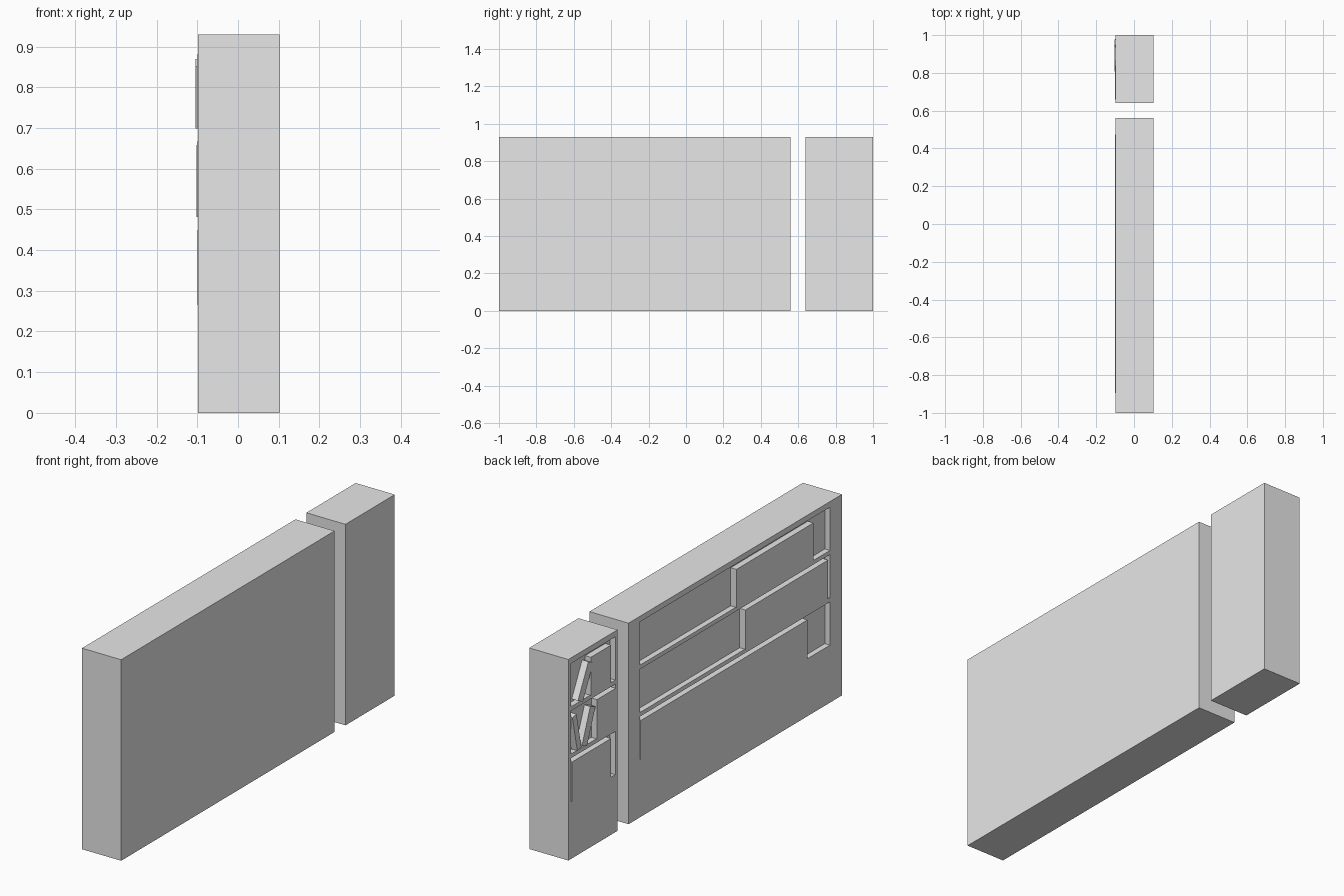
import bpy, bmesh
from math import atan2
from mathutils import Matrix, Vector

cube = bpy.data.objects.get("Cube")
if cube:
    bpy.data.objects.remove(cube, do_unlink=True)

grey = bpy.data.materials.new("plain grey")
grey.use_nodes = True
grey.diffuse_color = (0.8, 0.8, 0.8, 1)
grey.node_tree.nodes["Principled BSDF"].inputs["Base Color"].default_value = (0.8, 0.8, 0.8, 1)

BACK, FACE, RECESS = 0.102, -0.098, -0.072
HEIGHT, ROW = 0.93, 0.2
ROWS = [0.266, 0.485, 0.704]      # shelf floor heights, bottom to top


def add_box(bm, lo, hi):
    lo, hi = Vector(lo), Vector(hi)
    size = Matrix.Diagonal((hi - lo).to_4d())
    size[3][3] = 1
    bmesh.ops.create_cube(bm, size=1, matrix=Matrix.Translation((lo + hi) / 2) @ size)


def make(name, bm):
    mesh = bpy.data.meshes.new(name)
    bm.to_mesh(mesh)
    bm.free()
    mesh.materials.append(grey)
    obj = bpy.data.objects.new(name, mesh)
    bpy.context.collection.objects.link(obj)
    return obj


def box(name, lo, hi):
    bm = bmesh.new()
    add_box(bm, lo, hi)
    return make(name, bm)


def bookcase(name, y0, y1, open0, open1):
    """Solid block with one shallow shelf opening per row on the -x face."""
    body = box(name, (FACE, y0, 0), (BACK, y1, HEIGHT))
    bm = bmesh.new()
    for z in ROWS:
        add_box(bm, (FACE - 0.1, open0, z), (RECESS, open1, z + ROW))
    cutter = make(name + "_cutter", bm)
    cutter.hide_render = True
    mod = body.modifiers.new("openings", 'BOOLEAN')
    mod.operation, mod.solver, mod.object = 'DIFFERENCE', 'EXACT', cutter
    bpy.context.view_layer.objects.active = body
    bpy.ops.object.modifier_apply(modifier=mod.name)
    bpy.data.objects.remove(cutter, do_unlink=True)


def books(name, row, y0, y1, height=0.182):
    box(name, (-0.101, y0, ROWS[row]), (RECESS, y1, ROWS[row] + height))


def leaning_book(name, row, y_foot, y_head, front, rise=0.17, thick=0.04):
    """Book tilted in the shelf plane, from its foot to its head."""
    obj = box(name, (front, -thick / 2, 0), (RECESS, thick / 2, rise))
    obj.location = (0, y_foot, ROWS[row] + 0.004)
    obj.rotation_euler.x = atan2(y_foot - y_head, rise)


# Bodies
bookcase("wide_bookcase", -1, 0.56, -0.912, 0.476)
bookcase("narrow_bookcase", 0.64, 1, 0.657, 0.98)

# Book rows in the wide case
books("wide_bottom_books", 0, -0.744, 0.475)
books("wide_middle_books", 1, -0.895, -0.29)
books("wide_top_books", 2, -0.788, -0.224, 0.176)

# Book rows in the narrow case
books("narrow_bottom_books", 0, 0.692, 0.979)
books("narrow_middle_books", 1, 0.658, 0.795)
books("narrow_top_books", 2, 0.692, 0.84, 0.176)

# Leaning books in the narrow case
leaning_book("leaning_top_book", 2, 0.92, 0.835, -0.104)
leaning_book("leaning_middle_book", 1, 0.888, 0.822, -0.102)
leaning_book("leaning_end_book", 1, 0.925, 0.962, -0.102, thick=0.03)
